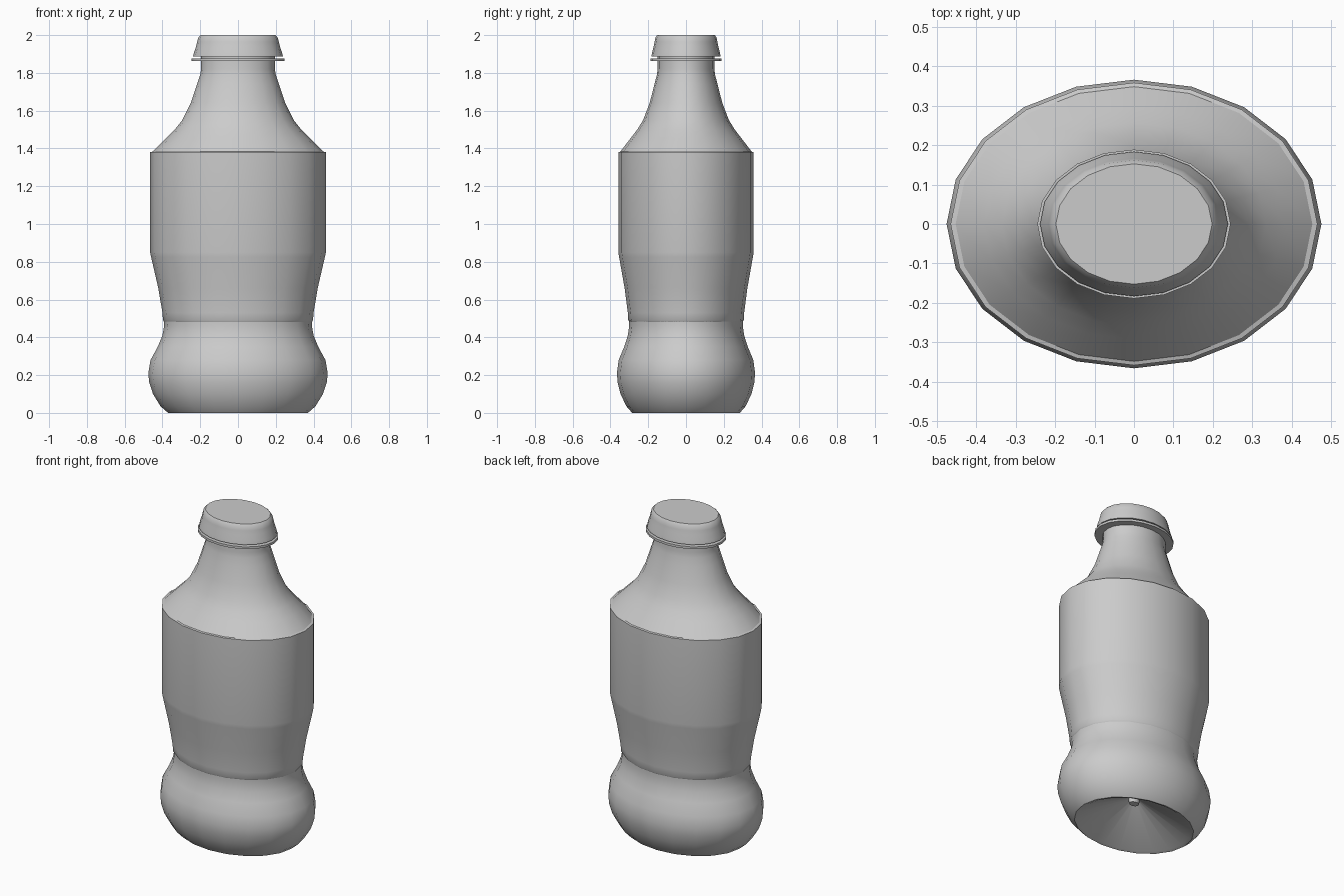
import bpy, bmesh, math

cube = bpy.data.objects.get("Cube")
if cube:
    bpy.data.objects.remove(cube)

SIDES = 20
DEPTH = 0.77  # oval: depth relative to width

grey = bpy.data.materials.new("plain grey")
grey.use_nodes = True
grey.diffuse_color = (0.6, 0.6, 0.6, 1)
grey.node_tree.nodes["Principled BSDF"].inputs["Base Color"].default_value = (0.6, 0.6, 0.6, 1)


def oval_lathe(name, profile):
    """Spin a (radius, height) profile, listed bottom to top, into an oval part."""
    bm = bmesh.new()
    rings = []
    for r, z in profile:
        if r == 0:
            rings.append([bm.verts.new((0, 0, z))] * SIDES)
            continue
        angles = [2 * math.pi * i / SIDES for i in range(SIDES)]
        rings.append([bm.verts.new((r * math.cos(a), r * DEPTH * math.sin(a), z)) for a in angles])
    for low, high in zip(rings, rings[1:]):
        for i in range(SIDES):
            j = (i + 1) % SIDES
            corners = list(dict.fromkeys((low[i], low[j], high[j], high[i])))
            bm.faces.new(corners)
    bmesh.ops.recalc_face_normals(bm, faces=bm.faces)
    mesh = bpy.data.meshes.new(name)
    bm.to_mesh(mesh)
    bm.free()
    mesh.materials.append(grey)
    obj = bpy.data.objects.new(name, mesh)
    bpy.context.collection.objects.link(obj)
    bpy.ops.object.select_all(action="DESELECT")
    obj.select_set(True)
    bpy.context.view_layer.objects.active = obj
    bpy.ops.object.shade_smooth_by_angle(angle=math.radians(35))
    return obj


# Bottle with hollow cone base, rounded foot, waist, straight body and neck
oval_lathe("bottle_body", [
    (0, 0.14), (0.03, 0.14), (0.035, 0.165), (0.35, 0.005), (0.37, 0),
    (0.41, 0.035), (0.45, 0.10), (0.47, 0.16), (0.475, 0.21), (0.463, 0.28),
    (0.425, 0.35), (0.4, 0.41), (0.391, 0.46), (0.393, 0.52), (0.418, 0.66),
    (0.455, 0.82), (0.46, 0.85), (0.46, 1.375),
    (0.38, 1.455), (0.335, 1.5), (0.295, 1.55), (0.25, 1.64),
    (0.217, 1.74), (0.2, 1.79), (0.195, 1.82), (0.195, 1.89), (0, 1.89)])

# Thin wrap around the waist and body
oval_lathe("label_sleeve", [
    (0.39, 0.48), (0.397, 0.49), (0.4, 0.53), (0.422, 0.66), (0.46, 0.825),
    (0.465, 0.85), (0.465, 1.38), (0.452, 1.383)])

# Tamper ring below the cap
oval_lathe("neck_ring", [
    (0.19, 1.862), (0.245, 1.862), (0.245, 1.876), (0.19, 1.876)])

# Flared screw cap
oval_lathe("cap", [
    (0.19, 1.886), (0.238, 1.886), (0.234, 1.905), (0.222, 1.94),
    (0.216, 1.965), (0.21, 1.987), (0.198, 2), (0, 2)])
